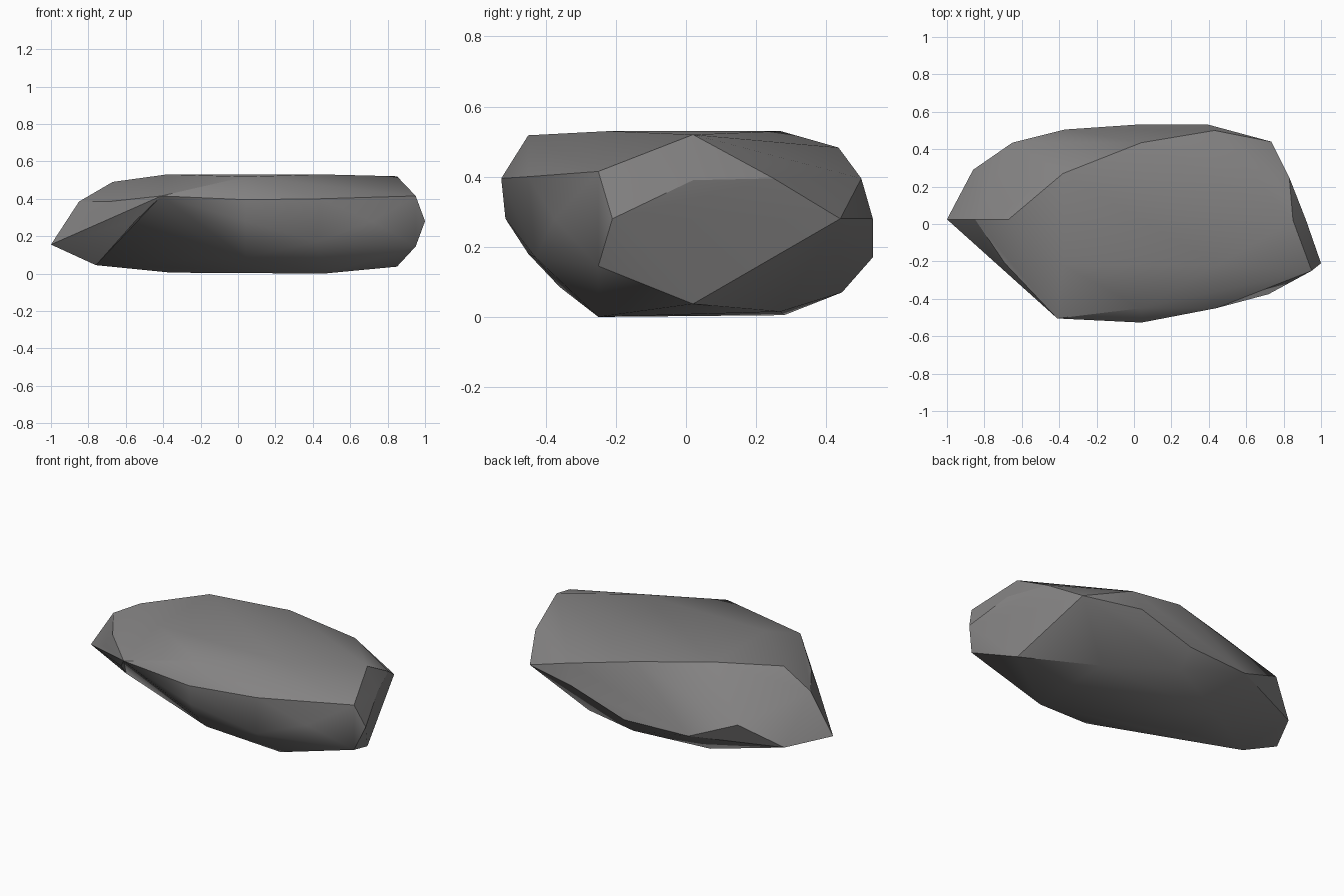
import bpy, bmesh, math
from mathutils import Vector
from mathutils.geometry import closest_point_on_tri

if "Cube" in bpy.data.objects:
    bpy.data.objects.remove(bpy.data.objects["Cube"])

# Corner points of the chipped stone, grouped by area
TOP = [(-.67, .025, .49), (-.38, .27, .53), (.04, .435, .483), (.43, .5, .395),
       (-.38, -.22, .53), (.04, -.45, .518), (.45, -.22, .53), (.85, .02, .52)]
RIGHT = [(1, -.21, .28), (.95, -.25, .415), (.95, -.25, .145), (.92, .02, .39),
         (.83, .25, .395), (.735, .44, .28), (.85, .02, .037)]
FRONT = [(-.41, -.505, .415), (.04, -.527, .395), (.44, -.45, .4), (.72, -.375, .28),
         (.04, -.515, .28), (.04, -.45, .18), (.42, -.43, .17), (.04, -.36, .085)]
BACK = [(-.65, .435, .285), (-.37, .505, .17), (.04, .533, .17), (.39, .533, .28),
        (.04, .445, .07), (-.86, .29, .15)]
LEFT = [(-1, .025, .155), (-.85, .025, .385), (-.77, -.175, .28)]
BASE = [(-.76, .02, .045), (-.36, .02, .005), (.46, -.25, 0), (-.36, .28, .005), (.46, .27, .015)]
DENTS = [(-.69, -.21, .385), (-.55, -.33, .28)]


def dent(bm, point):
    """Pull the middle of the nearest face to the given point."""
    p = Vector(point)
    face = min(bm.faces, key=lambda f: (closest_point_on_tri(p, *[v.co for v in f.verts]) - p).length)
    bmesh.ops.poke(bm, faces=[face])["verts"][0].co = p


# Stone body: hull of the corners, then chips knocked into the left front
bm = bmesh.new()
for co in TOP + RIGHT + FRONT + BACK + LEFT + BASE:
    bm.verts.new(co)
bmesh.ops.convex_hull(bm, input=bm.verts[:])
bmesh.ops.delete(bm, geom=[v for v in bm.verts if not v.link_faces], context='VERTS')
bmesh.ops.triangulate(bm, faces=bm.faces[:])
for d in DENTS:
    dent(bm, d)
bmesh.ops.recalc_face_normals(bm, faces=bm.faces[:])

mesh = bpy.data.meshes.new("stone")
bm.to_mesh(mesh)
bm.free()
stone = bpy.data.objects.new("stone", mesh)
bpy.context.collection.objects.link(stone)

# Grey stone colour
grey = bpy.data.materials.new("stone grey")
grey.diffuse_color = (.23, .225, .225, 1)
grey.use_nodes = True
grey.node_tree.nodes["Principled BSDF"].inputs["Base Color"].default_value = grey.diffuse_color
mesh.materials.append(grey)

# Soft facets with crisp chipped edges
bpy.context.view_layer.objects.active = stone
stone.select_set(True)
bpy.ops.object.shade_smooth_by_angle(angle=math.radians(30))
